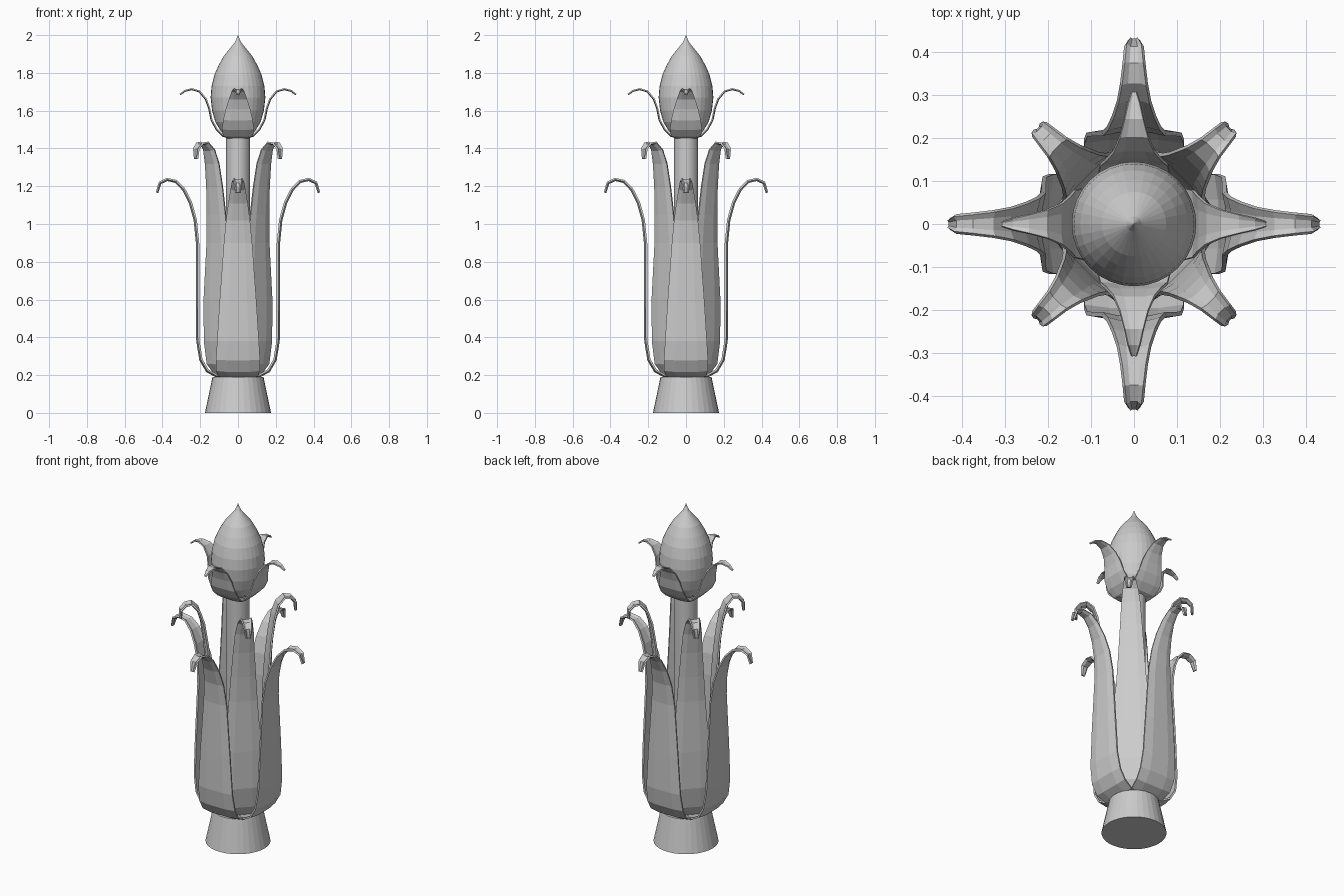
import bpy
import bmesh
from math import cos, sin, pi
from mathutils import Vector, Matrix

cube = bpy.data.objects.get("Cube")
if cube:
    bpy.data.objects.remove(cube, do_unlink=True)

grey = bpy.data.materials.new("plain_grey")
grey.use_nodes = True
colour = (0.6, 0.6, 0.6, 1)
grey.diffuse_color = colour
grey.node_tree.nodes["Principled BSDF"].inputs["Base Color"].default_value = colour


def make_object(name, bm):
    bmesh.ops.recalc_face_normals(bm, faces=bm.faces)
    mesh = bpy.data.meshes.new(name)
    bm.to_mesh(mesh)
    bm.free()
    mesh.materials.append(grey)
    obj = bpy.data.objects.new(name, mesh)
    bpy.context.collection.objects.link(obj)
    return obj


def lathe(name, profile, sides=32):
    """Spin a (radius, height) profile around z, capping both ends."""
    bm = bmesh.new()
    rings = [[bm.verts.new((r * cos(2 * pi * i / sides), r * sin(2 * pi * i / sides), z))
              for i in range(sides)] for r, z in profile]
    for low, high in zip(rings, rings[1:]):
        for i in range(sides):
            j = (i + 1) % sides
            bm.faces.new((low[i], low[j], high[j], high[i]))
    bm.faces.new(rings[0][::-1])
    bm.faces.new(rings[-1])
    return make_object(name, bm)


def leaf(name, path, angle, thickness, cup):
    """Strip along a (radius, height, half width) path, edges cupped inward."""
    bm = bmesh.new()
    turn = Matrix.Rotation(angle, 3, "Z")
    rows = []
    for k, (r, z, w) in enumerate(path):
        before, after = path[max(k - 1, 0)], path[min(k + 1, len(path) - 1)]
        along = Vector((after[0] - before[0], 0, after[1] - before[1])).normalized()
        inward = Vector((-along.z, 0, along.x))
        row = []
        for side in (-1, -0.5, 0.5, 1):
            drop = inward * min(cup, w * 0.4) * (1 if abs(side) == 1 else 0)
            row.append(bm.verts.new(turn @ (Vector((r, side * w, z)) + drop)))
        rows.append(row)
    for a, b in zip(rows, rows[1:]):
        for i in range(3):
            bm.faces.new((a[i], a[i + 1], b[i + 1], b[i]))
    obj = make_object(name, bm)
    solid = obj.modifiers.new("thickness", "SOLIDIFY")
    solid.thickness = thickness
    solid.offset = 0
    return obj


# Base, stem and bud
lathe("base", [(0.175, 0), (0.135, 0.19)])
lathe("stem", [(0.063, 0.18), (0.063, 1.47)])
lathe("bud", [(0.05, 1.46), (0.09, 1.49), (0.12, 1.54), (0.137, 1.6), (0.145, 1.67),
              (0.14, 1.73), (0.125, 1.79), (0.103, 1.84), (0.075, 1.89),
              (0.042, 1.93), (0.018, 1.96), (0.008, 1.98), (0.001, 2.0)])

# Leaf paths: radius, height, half width
outer_path = [(0.03, 0.185, 0.06), (0.11, 0.19, 0.105), (0.165, 0.22, 0.115),
              (0.2, 0.28, 0.116), (0.216, 0.38, 0.11), (0.218, 0.6, 0.096),
              (0.218, 0.9, 0.074), (0.23, 1.02, 0.062), (0.255, 1.11, 0.05),
              (0.29, 1.18, 0.038), (0.33, 1.222, 0.03), (0.375, 1.232, 0.024),
              (0.41, 1.215, 0.02), (0.427, 1.165, 0.011)]
inner_path = [(0.03, 0.19, 0.05), (0.09, 0.2, 0.09), (0.13, 0.26, 0.107),
              (0.153, 0.38, 0.105), (0.16, 0.6, 0.1), (0.16, 0.9, 0.078),
              (0.168, 1.05, 0.068), (0.182, 1.2, 0.058), (0.2, 1.32, 0.05),
              (0.222, 1.39, 0.04), (0.255, 1.425, 0.03), (0.285, 1.42, 0.025),
              (0.308, 1.395, 0.021), (0.312, 1.345, 0.012)]
sepal_path = [(0.03, 1.45, 0.05), (0.08, 1.465, 0.078), (0.115, 1.5, 0.085),
              (0.142, 1.55, 0.078), (0.154, 1.61, 0.064), (0.172, 1.66, 0.048),
              (0.205, 1.7, 0.033), (0.245, 1.712, 0.022), (0.28, 1.703, 0.014),
              (0.306, 1.685, 0.006)]

# Four of each, inner leaves set on the diagonals
for i, place in enumerate(("left", "back", "right", "front")):
    angle = i * pi / 2
    leaf(f"outer_leaf_{place}", outer_path, angle, 0.01, 0.008)
    leaf(f"inner_leaf_{i + 1}", inner_path, angle + pi / 4, 0.01, 0.008)
    leaf(f"sepal_{place}", sepal_path, angle, 0.007, 0.004)
